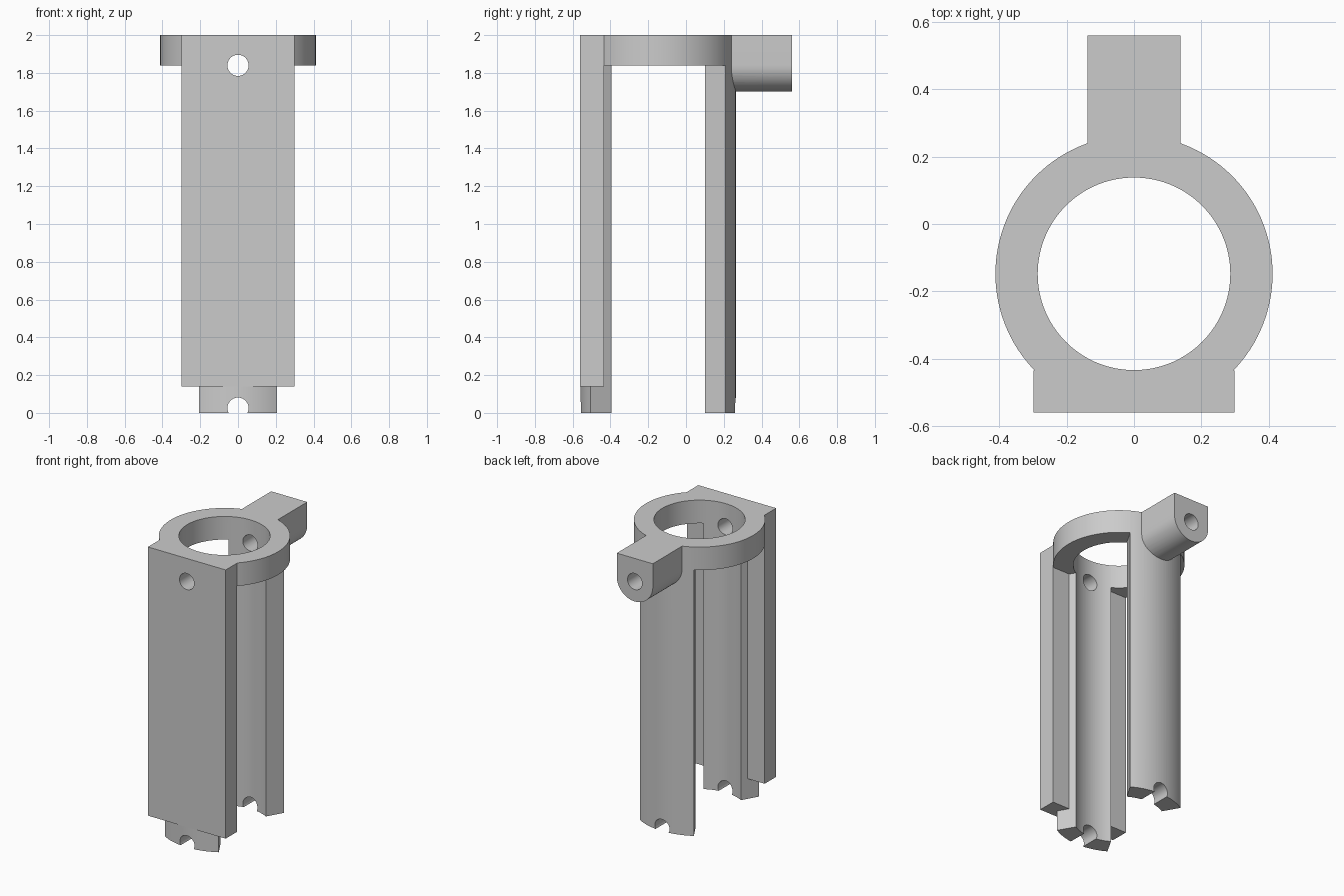
import bpy
import bmesh
from math import cos, sin, pi, radians, tan

cube = bpy.data.objects.get("Cube")
if cube:
    bpy.data.objects.remove(cube, do_unlink=True)

CY = -0.148            # ring axis position along y
OUTER, BORE = 0.4117, 0.286
HEIGHT, COLLAR_Z = 2.0, 1.84
HOLE_R = 0.056

grey = bpy.data.materials.new("plain grey")
grey.use_nodes = True
grey.diffuse_color = (0.6, 0.6, 0.6, 1)
grey.node_tree.nodes["Principled BSDF"].inputs["Base Color"].default_value = (0.6, 0.6, 0.6, 1)


def prism(name, outline, start, end, axis="z"):
    """Extrude an outline along z (points are x, y) or along y (points are x, z)."""
    def place(p, d):
        return (p[0], p[1], d) if axis == "z" else (p[0], d, p[1])
    bm = bmesh.new()
    low = [bm.verts.new(place(p, start)) for p in outline]
    high = [bm.verts.new(place(p, end)) for p in outline]
    bm.faces.new(low)
    bm.faces.new(high)
    for i in range(len(low)):
        j = (i + 1) % len(low)
        bm.faces.new((low[i], low[j], high[j], high[i]))
    bmesh.ops.recalc_face_normals(bm, faces=bm.faces[:])
    mesh = bpy.data.meshes.new(name)
    bm.to_mesh(mesh)
    bm.free()
    mesh.materials.append(grey)
    obj = bpy.data.objects.new(name, mesh)
    bpy.context.collection.objects.link(obj)
    return obj


def arc(cx, cy, r, a0, a1, n):
    angles = [a0 + (a1 - a0) * i / n for i in range(n + 1)]
    return [(cx + r * cos(a), cy + r * sin(a)) for a in angles]


def circle(cx, cy, r, n):
    return arc(cx, cy, r, 0, 2 * pi, n)[:-1]


def box(x, y0, y1):
    return [(-x, y0), (x, y0), (x, y1), (-x, y1)]


def combine(target, tool, operation):
    mod = target.modifiers.new(operation, "BOOLEAN")
    mod.operation, mod.solver, mod.object = operation, "EXACT", tool
    bpy.context.view_layer.objects.active = target
    bpy.ops.object.modifier_apply(modifier=mod.name)
    bpy.data.objects.remove(tool, do_unlink=True)


# Round column, later reduced to a collar and two legs
body = prism("bracket_body", circle(0, CY, OUTER, 120), 0, HEIGHT)

# Side openings leave a 60 degree leg at the front and the back
for side in (-1, 1):
    reach = 0.6
    wedge = [(0, CY), (side * reach, CY - reach * tan(radians(60))),
             (side * reach, CY + reach * tan(radians(60)))]
    combine(body, prism("side_opening", wedge, -0.1, COLLAR_Z), "DIFFERENCE")

# Flat front plate
combine(body, prism("front_plate", box(0.298, -0.56, -0.435), 0.14, HEIGHT), "UNION")

# Rear lug with a rounded underside
lug = [(0.138, HEIGHT), (-0.138, HEIGHT)] + arc(0, COLLAR_Z, 0.138, pi, 2 * pi, 32)
combine(body, prism("rear_lug", lug, 0.17, 0.56, "y"), "UNION")

# Central bore, then the upper pin hole and the lower notches
combine(body, prism("bore", circle(0, CY, BORE, 120), -0.1, HEIGHT + 0.1), "DIFFERENCE")
for z in (COLLAR_Z, 0.025):
    combine(body, prism("pin_hole", circle(0, z, HOLE_R, 40), -0.8, 0.8, "y"), "DIFFERENCE")

bpy.ops.object.select_all(action="DESELECT")
body.select_set(True)
bpy.context.view_layer.objects.active = body
bpy.ops.object.shade_smooth_by_angle(angle=radians(25))
